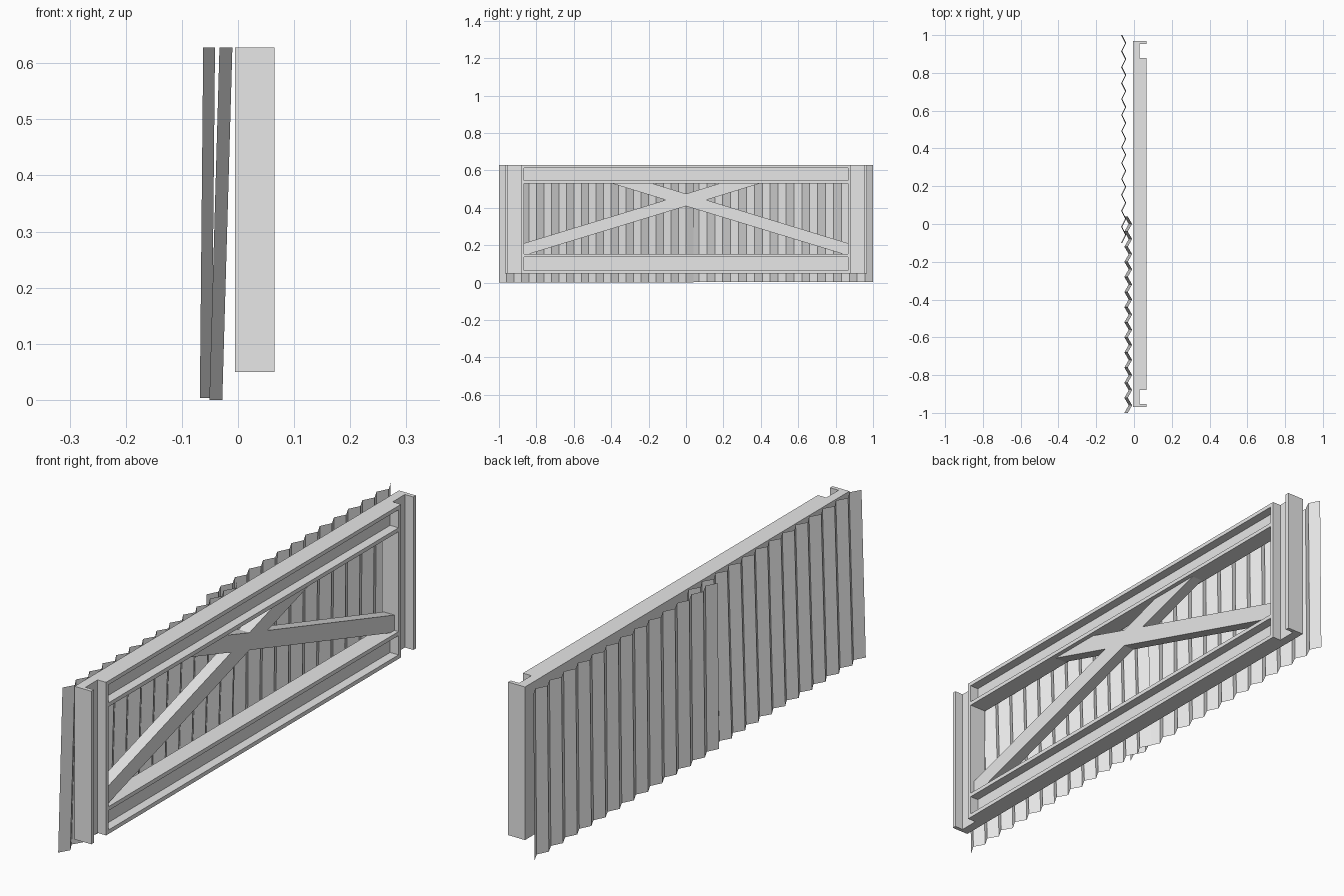
import bpy
import bmesh
from mathutils import Vector

cube = bpy.data.objects.get("Cube")
if cube:
    bpy.data.objects.remove(cube, do_unlink=True)

# One plain grey for everything
grey = bpy.data.materials.new("plain_grey")
grey.use_nodes = True
colour = (0.8, 0.8, 0.8, 1)
grey.diffuse_color = colour
grey.node_tree.nodes["Principled BSDF"].inputs["Base Color"].default_value = colour


def finish(name, bm):
    mesh = bpy.data.meshes.new(name)
    bm.to_mesh(mesh)
    bm.free()
    mesh.materials.append(grey)
    obj = bpy.data.objects.new(name, mesh)
    bpy.context.scene.collection.objects.link(obj)
    return obj


def prism(name, points, offset):
    """Extrude a closed outline of 3D points along an offset."""
    bm = bmesh.new()
    face = bm.faces.new([bm.verts.new(p) for p in points])
    out = bmesh.ops.extrude_face_region(bm, geom=[face])
    moved = [v for v in out["geom"] if isinstance(v, bmesh.types.BMVert)]
    bmesh.ops.translate(bm, verts=moved, vec=Vector(offset))
    bmesh.ops.recalc_face_normals(bm, faces=bm.faces)
    return finish(name, bm)


BACK, WEB, FRONT, FLANGE = -0.005, 0.03, 0.065, 0.015
BOTTOM, TOP = 0.05, 0.628
INNER, OUTER = 0.865, 0.968


def channel(low, high):
    """C-shaped section as (depth, across) pairs, open towards +x."""
    a, b = low + FLANGE, high - FLANGE
    return [(BACK, low), (FRONT, low), (FRONT, a), (WEB, a),
            (WEB, b), (FRONT, b), (FRONT, high), (BACK, high)]


# Upright channels at both ends
for name, low, high in (("left_post", -OUTER, -INNER), ("right_post", INNER, OUTER)):
    prism(name, [(x, y, BOTTOM) for x, y in channel(low, high)], (0, 0, TOP - BOTTOM))

# Horizontal channels between the posts
LOWER, UPPER = 0.153, 0.53
for name, low, high in (("bottom_rail", BOTTOM, LOWER), ("top_rail", UPPER, TOP)):
    prism(name, [(x, -INNER, z) for x, z in channel(low, high)], (0, 2 * INNER, 0))

# Crossed diagonal braces, outlined on one side and mirrored
half = [(0, 0.409), (0.84, LOWER), (INNER, LOWER), (INNER, 0.211),
        (0.108, 0.442), (0.395, UPPER), (0.178, UPPER), (0, 0.475)]
outline = half + [(-y, z) for y, z in reversed(half[1:-1])]
prism("cross_brace", [(0.003, y, z) for y, z in outline], (0.045, 0, 0))


# Leaning corrugated sheets behind the frame
def sheet(name, start, end, x_bottom, x_top, z_bottom, depth, folds=13):
    bm = bmesh.new()
    previous = None
    for i in range(2 * folds + 1):
        y = start + (end - start) * i / (2 * folds)
        fold = depth * (i % 2)
        pair = (bm.verts.new((x_bottom + fold, y, z_bottom)),
                bm.verts.new((x_top + fold, y, TOP)))
        if previous:
            bm.faces.new((previous[0], previous[1], pair[1], pair[0]))
        previous = pair
    return finish(name, bm)


sheet("inner_corrugated_sheet", -1, 0.04, -0.051, -0.033, 0, 0.023)
sheet("outer_corrugated_sheet", -0.1, 1, -0.068, -0.062, 0.003, 0.021)
